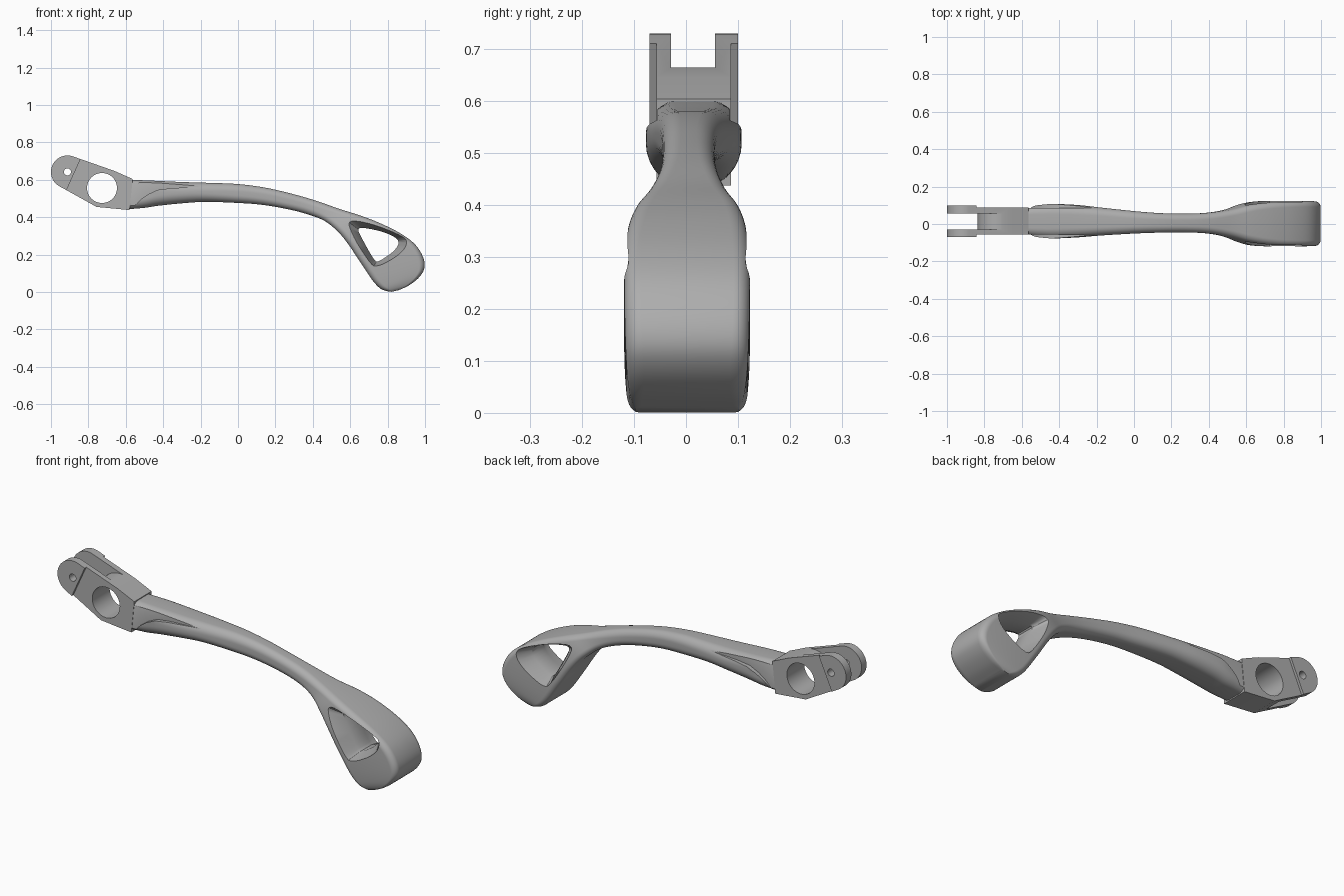
import bpy, bmesh, math
from mathutils import Vector

if "Cube" in bpy.data.objects:
    bpy.data.objects.remove(bpy.data.objects["Cube"])

grey = bpy.data.materials.new("satin_grey")
grey.diffuse_color = (0.42, 0.42, 0.42, 1)
grey.use_nodes = True
grey.node_tree.nodes["Principled BSDF"].inputs["Base Color"].default_value = grey.diffuse_color


def loft(name, rings, helper=False):
    """Skin a list of equal-length point rings and cap both ends."""
    bm = bmesh.new()
    vs = [[bm.verts.new(p) for p in ring] for ring in rings]
    n = len(vs[0])
    for a, b in zip(vs, vs[1:]):
        for i in range(n):
            j = (i + 1) % n
            bm.faces.new((a[i], a[j], b[j], b[i]))
    bm.faces.new(vs[0])
    bm.faces.new(vs[-1][::-1])
    bmesh.ops.recalc_face_normals(bm, faces=bm.faces)
    me = bpy.data.meshes.new(name)
    bm.to_mesh(me)
    bm.free()
    me.materials.append(grey)
    ob = bpy.data.objects.new(name, me)
    bpy.context.collection.objects.link(ob)
    ob.hide_render = helper
    return ob


def prism(name, pts, y0, y1, helper=False):
    return loft(name, [[(x, y, z) for x, z in pts] for y in (y0, y1)], helper)


def arc(cx, cz, r, a0, a1, n):
    return [(cx + r * math.cos(math.radians(a0 + (a1 - a0) * i / n)),
             cz + r * math.sin(math.radians(a0 + (a1 - a0) * i / n))) for i in range(n + 1)]


def circle(cx, cz, r, n=48):
    return arc(cx, cz, r, 0, 360, n)[:-1]


def cut(ob, cutter):
    m = ob.modifiers.new("cut", 'BOOLEAN')
    m.operation, m.solver, m.object = 'DIFFERENCE', 'EXACT', cutter
    bpy.context.view_layer.objects.active = ob
    bpy.ops.object.modifier_apply(modifier=m.name)
    bpy.data.objects.remove(cutter)


def chaikin(pts, times=2):
    for _ in range(times):
        out = []
        for i, p in enumerate(pts):
            q = pts[(i + 1) % len(pts)]
            out += [tuple(a * .75 + b * .25 for a, b in zip(p, q)),
                    tuple(a * .25 + b * .75 for a, b in zip(p, q))]
        pts = out
    return pts


def spline(rows, sub):
    """Catmull-Rom through rows of numbers."""
    out = []
    for i in range(len(rows) - 1):
        p0, p1, p2, p3 = (rows[max(0, min(len(rows) - 1, i + k))] for k in (-1, 0, 1, 2))
        for s in range(sub):
            t = s / sub
            out.append([.5 * (2 * b + (c - a) * t + (2 * a - 5 * b + 4 * c - d) * t * t
                              + (3 * b - a - 3 * c + d) * t ** 3)
                        for a, b, c, d in zip(p0, p1, p2, p3)])
    return out + [list(rows[-1])]


# Clevis block: rounded lugs on the left, solid on the right
outline = arc(-.912, .642, .088, 70, 241, 28) + [
    (-.794, .476), (-.757, .455), (-.58, .438), (-.563, .604), (-.66, .647)]
block = prism("clevis_block", outline, -.07, .1)
# thinner body right of the slanted step
step = [(-.824, .75), (-.99, .383), (-.4, .3), (-.4, .75)]
cut(block, prism("step_cutter_front", step, -.2, -.057, True))
cut(block, prism("step_cutter_back", step, .087, .2, True))
# fork slot, ending on a barrel around the large bore
slot = [(-1.2, .2)] + arc(-.727, .556, .109, 252, 70, 28) + [(-.69, 1), (-1.2, 1)]
slot.insert(1, (slot[1][0], .2))
cut(block, prism("slot_cutter", slot, -.029, .056, True))
cut(block, prism("bore_cutter", circle(-.727, .556, .08), -.3, .3, True))
cut(block, prism("pin_cutter", circle(-.912, .642, .019, 24), -.3, .3, True))

# Handle: rounded-rectangle sections between top edge and bottom edge
# top x, top z, bottom x, bottom z, half width, corner radius, centre y
stations = [
    (-.58, .600, -.585, .443, .076, .040, .015),
    (-.50, .597, -.50, .450, .087, .050, .015),
    (-.43, .594, -.42, .462, .092, .055, .015),
    (-.30, .588, -.29, .475, .086, .052, .015),
    (-.17, .584, -.17, .482, .074, .045, .013),
    (.00, .577, .00, .476, .060, .040, .009),
    (.15, .557, .13, .466, .052, .036, .006),
    (.30, .522, .27, .442, .050, .034, .005),
    (.42, .487, .38, .413, .056, .034, .005),
    (.54, .445, .463, .380, .073, .032, .004),
    (.65, .410, .53, .327, .099, .032, .003),
    (.757, .369, .585, .262, .114, .032, .002),
    (.864, .316, .64, .180, .120, .032, .002),
    (.944, .257, .68, .120, .121, .032, .002),
    (.988, .190, .71, .075, .120, .032, .002),
    (.997, .130, .735, .043, .118, .032, .002),
    (.970, .080, .762, .018, .115, .032, .002),
    (.917, .037, .79, .006, .109, .025, .002),
    (.860, .010, .82, .001, .100, .010, .002)]


def section(tx, tz, bx, bz, w, r, yc):
    mid = Vector(((tx + bx) / 2, yc, (tz + bz) / 2))
    up = Vector((tx - bx, 0, tz - bz))
    h = up.length / 2
    up.normalize()
    r = min(r, h * .95, w * .95)
    ring = []
    for k, (sy, sz) in enumerate(((1, 1), (-1, 1), (-1, -1), (1, -1))):
        for y, z in arc(sy * (w - r), sz * (h - r), r, 90 * k, 90 * k + 90, 8):
            ring.append(mid + Vector((0, y, 0)) + up * z)
    return ring


handle = loft("lever_handle", [section(*s) for s in spline(stations, 5)])

# Flat recesses on both upper flanks near the block
flank = [(-.62, .43), (-.575, .442), (-.55, .465), (-.52, .495), (-.48, .523), (-.43, .546),
         (-.36, .555), (-.15, .566), (-.1, .7), (-.62, .7)]
cut(handle, prism("flank_cutter_front", flank, -.3, -.055, True))
cut(handle, prism("flank_cutter_back", flank, .085, .3, True))

# Flared triangular window through the hooked end
outer = chaikin([(.562, .402), (.70, .372), (.86, .31), (.912, .275), (.875, .205),
                 (.74, .128), (.70, .16), (.60, .32)])
inner = chaikin([(.635, .345), (.70, .34), (.80, .315), (.868, .275), (.84, .22),
                 (.75, .16), (.73, .165), (.66, .29)])
rings = [[(x, y, z) for x, z in pts] for y, pts in
         ((-.15, outer), (-.115, outer), (-.045, inner), (.05, inner), (.119, outer), (.15, outer))]
cut(handle, loft("window_cutter", rings, True))

# Smooth shading with crisp machined edges
bpy.ops.object.select_all(action='DESELECT')
for ob, angle in ((block, 25), (handle, 30)):
    ob.select_set(True)
    bpy.context.view_layer.objects.active = ob
    bpy.ops.object.shade_smooth_by_angle(angle=math.radians(angle))
    ob.select_set(False)
